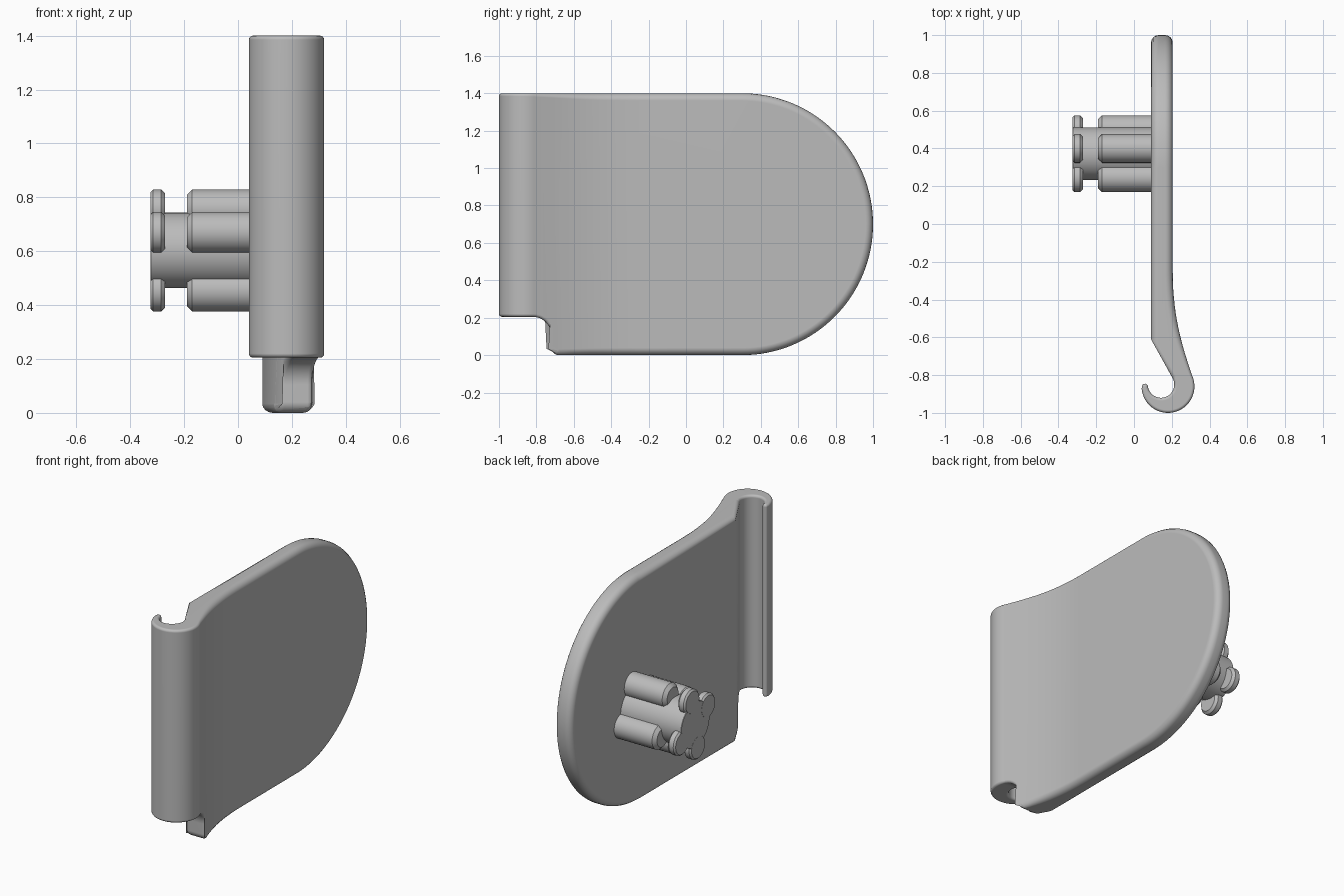
import bpy, bmesh
from math import sin, cos, pi, radians
from mathutils import Vector, Matrix
from mathutils.geometry import interpolate_bezier

cube = bpy.data.objects.get("Cube")
if cube:
    bpy.data.objects.remove(cube, do_unlink=True)

grey = bpy.data.materials.new("plain_grey")
grey.use_nodes = True
grey.diffuse_color = (0.5, 0.5, 0.5, 1)
grey.node_tree.nodes["Principled BSDF"].inputs["Base Color"].default_value = (0.5, 0.5, 0.5, 1)


def arc(cx, cy, r, start, end, n):
    """Points on an arc, angles in degrees."""
    angles = [radians(start + (end - start) * i / n) for i in range(n + 1)]
    return [(cx + r * cos(a), cy + r * sin(a)) for a in angles]


def add_object(name, bm):
    bmesh.ops.recalc_face_normals(bm, faces=bm.faces)
    mesh = bpy.data.meshes.new(name)
    bm.to_mesh(mesh)
    bm.free()
    mesh.materials.append(grey)
    obj = bpy.data.objects.new(name, mesh)
    bpy.context.collection.objects.link(obj)
    return obj


def prism(name, points, shift):
    """Closed outline of 3D points, extruded along a vector."""
    bm = bmesh.new()
    face = bm.faces.new([bm.verts.new(p) for p in points])
    moved = bmesh.ops.extrude_face_region(bm, geom=[face])["geom"]
    bmesh.ops.translate(bm, vec=shift, verts=[v for v in moved if isinstance(v, bmesh.types.BMVert)])
    return add_object(name, bm)


def apply_modifiers(obj):
    graph = bpy.context.evaluated_depsgraph_get()
    mesh = bpy.data.meshes.new_from_object(obj.evaluated_get(graph))
    obj.modifiers.clear()
    obj.data = mesh


def smooth(obj):
    bpy.ops.object.select_all(action="DESELECT")
    obj.select_set(True)
    bpy.context.view_layer.objects.active = obj
    bpy.ops.object.shade_smooth_by_angle(angle=radians(29))
    obj.modifiers.new("normals", "WEIGHTED_NORMAL").keep_sharp = True


# Plan of the plate: flat back, flared front and open hook
flare = [Vector((x, y, 0)) for x, y in ((0.205, -0.25), (0.205, -0.5), (0.26, -0.66), (0.307, -0.8))]
plan = [(0.09, 1.1), (0.205, 1.1)]
plan += [(p.x, p.y) for p in interpolate_bezier(*flare, 16)][:-1]
plan += arc(0.18, -0.86, 0.14, 25, -175, 40)
plan += arc(0.058, -0.862, 0.0165, 160, 10, 8)
plan += arc(0.143, -0.85, 0.07, 195, 391, 30)
plan += [(0.09, -0.61)]
plate = prism("hooked_plate", [(x, y, -0.1) for x, y in plan], (0, 0, 1.6))

# Side outline: round end and notch under the hook
side = arc(0.3, 0.7, 0.7, -90, 90, 64)
side += [(-1.1, 1.4), (-1.1, 0.205)]
side += arc(-0.82, 0.105, 0.1, 90, 0, 10)
side += arc(-0.68, 0.04, 0.04, 180, 270, 6)
outline = prism("side_outline_helper", [(-0.2, y, z) for y, z in side], (0.8, 0, 0))

cut = plate.modifiers.new("outline", "BOOLEAN")
cut.operation = "INTERSECT"
cut.solver = "EXACT"
cut.object = outline
apply_modifiers(plate)
bpy.data.objects.remove(outline, do_unlink=True)

# Rounded rims, finer towards the hook
bm = bmesh.new()
bm.from_mesh(plate.data)
bmesh.ops.remove_doubles(bm, verts=bm.verts, dist=0.0002)
weight = bm.edges.layers.float.new("bevel_weight_edge")
for e in bm.edges:
    if len(e.link_faces) == 2 and e.calc_face_angle(0) > 0.9:
        y = (e.verts[0].co.y + e.verts[1].co.y) / 2
        e[weight] = min(1, max(0.38, (y + 1) * 2))
bm.to_mesh(plate.data)
bm.free()
rim = plate.modifiers.new("rim", "BEVEL")
rim.limit_method = "WEIGHT"
rim.width = 0.04
rim.segments = 4
rim.use_clamp_overlap = False
apply_modifiers(plate)
smooth(plate)

# Peg: round core with four lobes, repeated for base and cap
PEG = Vector((0, 0.372, 0.603))
LOBES = [(s * y, s * z) for s in (1, -1) for y, z in ((-0.127, 0.067), (0.028, 0.15))]


def rod(bm, y, z, r, x0, x1, c0, c1):
    """Rod along x with a chamfer at each end."""
    rings = []
    for x, radius in ((x0, r - c0), (x0 + c0, r), (x1 - c1, r), (x1, r - c1)):
        ring = [bm.verts.new(PEG + Vector((x, y + a, z + b))) for a, b in arc(0, 0, radius, 0, 352.5, 47)]
        rings.append(ring)
    for lo, hi in zip(rings, rings[1:]):
        for i in range(48):
            j = (i + 1) % 48
            bm.faces.new((lo[i], lo[j], hi[j], hi[i]))
    bm.faces.new(rings[0])
    bm.faces.new(rings[-1])


def peg_part(name, rods):
    bm = bmesh.new()
    for values in rods:
        rod(bm, *values)
    smooth(add_object(name, bm))


peg_part("peg_core", [(0, 0, 0.14, -0.3245, 0.11, 0.002, 0.002)])
peg_part("peg_base_lobes", [(y, z, 0.076, -0.19, 0.11, 0.02, 0.002) for y, z in LOBES])
peg_part("peg_cap_lobes", [(y, z, 0.076, -0.325, -0.27, 0.01, 0.015) for y, z in LOBES])
